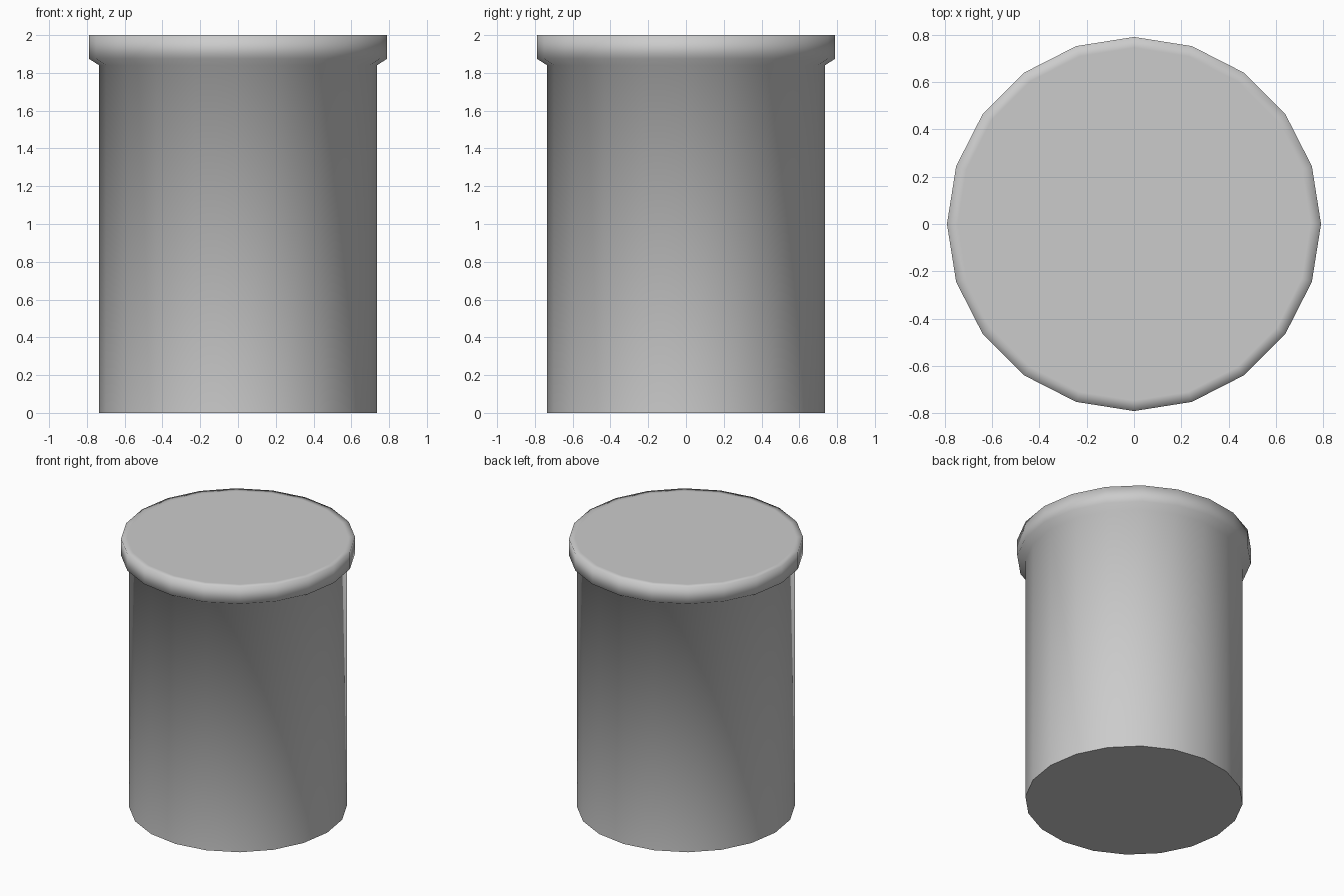
import bpy, bmesh
from math import cos, sin, tau

if "Cube" in bpy.data.objects:
    bpy.data.objects.remove(bpy.data.objects["Cube"])

SIDES = 20

# Profile from bottom to top: body wall, flared underside, rim, top border
PROFILE = [(0.735, 0), (0.735, 1.84), (0.79, 1.875), (0.79, 2), (0.745, 2)]

bm = bmesh.new()
rings = [[bm.verts.new((r * cos(tau * i / SIDES), r * sin(tau * i / SIDES), z))
          for i in range(SIDES)] for r, z in PROFILE]

# Walls between neighbouring rings
for low, high in zip(rings, rings[1:]):
    for i in range(SIDES):
        j = (i + 1) % SIDES
        bm.faces.new((low[i], low[j], high[j], high[i]))

# Flat base and lid
base = bm.faces.new(rings[0][::-1])
bm.faces.new(rings[-1])

# Soft shading all over, with a crisp edge around the base
for face in bm.faces:
    face.smooth = True
for edge in base.edges:
    edge.smooth = False

mesh = bpy.data.meshes.new("rimmed_canister")
bm.to_mesh(mesh)
bm.free()
bpy.context.collection.objects.link(bpy.data.objects.new("rimmed_canister", mesh))
